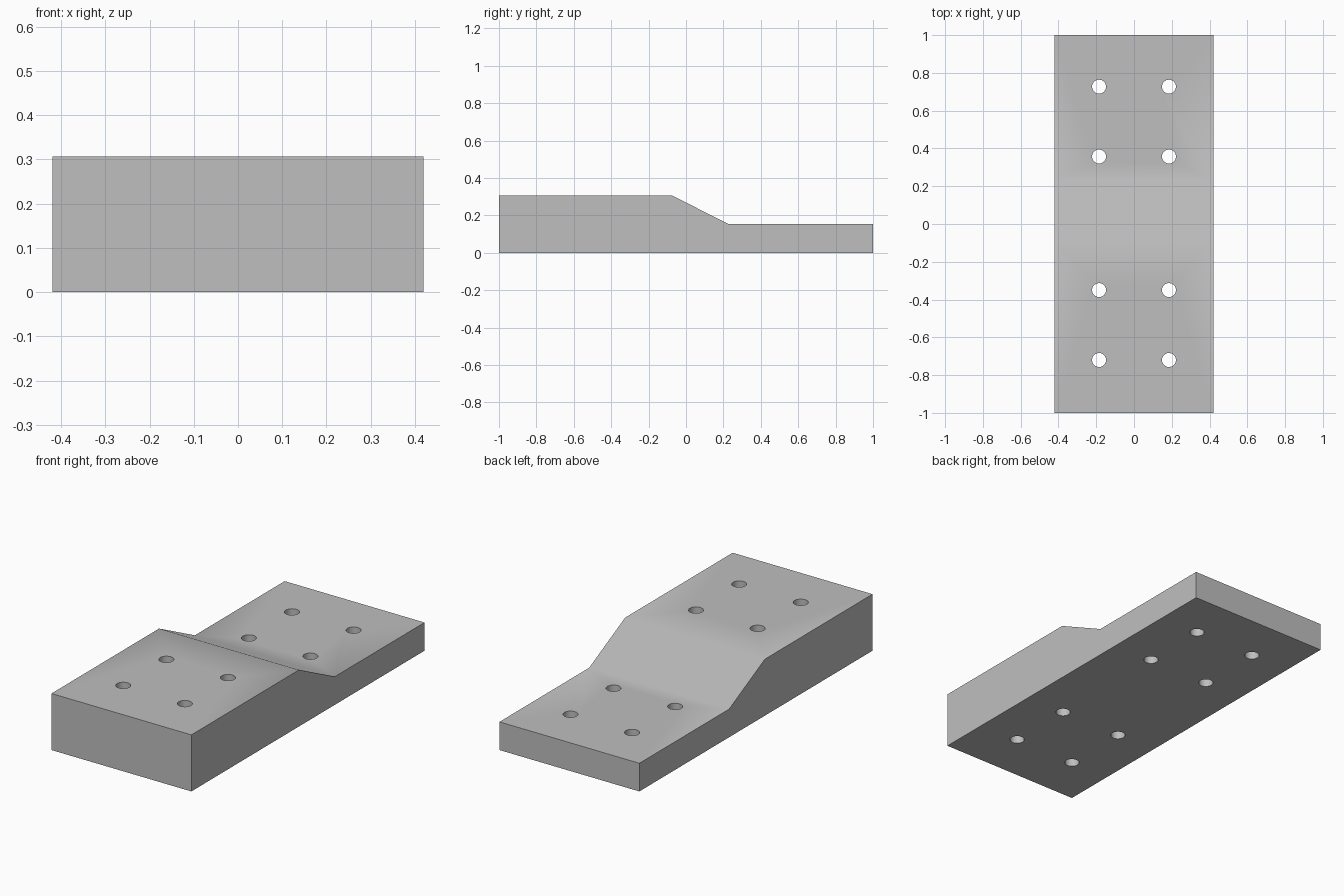
import bpy
import bmesh
from mathutils import Matrix

cube = bpy.data.objects.get("Cube")
if cube:
    bpy.data.objects.remove(cube, do_unlink=True)

HALF_WIDTH = 0.42
HIGH, LOW = 0.307, 0.153
HOLE_RADIUS = 0.037


def add_object(name, bm):
    bmesh.ops.recalc_face_normals(bm, faces=bm.faces)
    mesh = bpy.data.meshes.new(name)
    bm.to_mesh(mesh)
    bm.free()
    obj = bpy.data.objects.new(name, mesh)
    bpy.context.collection.objects.link(obj)
    return obj


# Plain grey metal
grey = bpy.data.materials.new("grey_metal")
grey.use_nodes = True
colour = (0.52, 0.52, 0.52, 1)
grey.diffuse_color = colour
grey.node_tree.nodes["Principled BSDF"].inputs["Base Color"].default_value = colour

# Stepped plate: side profile extruded across the width
profile = [(-1, 0), (1, 0), (1, LOW), (0.23, LOW), (-0.077, HIGH), (-1, HIGH)]
bm = bmesh.new()
side = bm.faces.new([bm.verts.new((-HALF_WIDTH, y, z)) for y, z in profile])
extruded = bmesh.ops.extrude_face_region(bm, geom=[side])["geom"]
bmesh.ops.translate(bm, vec=(2 * HALF_WIDTH, 0, 0),
                    verts=[v for v in extruded if isinstance(v, bmesh.types.BMVert)])
plate = add_object("stepped_plate", bm)
plate.data.materials.append(grey)

# Bolt holes: four through each level
bm = bmesh.new()
for x in (-0.185, 0.185):
    for y in (-0.72, -0.35, 0.357, 0.727):
        bmesh.ops.create_cone(bm, cap_ends=True, segments=32, radius1=HOLE_RADIUS,
                              radius2=HOLE_RADIUS, depth=1,
                              matrix=Matrix.Translation((x, y, 0.15)))
cutter = add_object("bolt_hole_cutter", bm)
cutter.data.materials.append(grey)
cutter.hide_render = True

drill = plate.modifiers.new("bolt_holes", "BOOLEAN")
drill.operation = "DIFFERENCE"
drill.solver = "EXACT"
drill.object = cutter

# Apply the holes, then smooth only their round walls
bpy.ops.object.select_all(action="DESELECT")
bpy.context.view_layer.objects.active = plate
plate.select_set(True)
bpy.ops.object.modifier_apply(modifier=drill.name)
bpy.data.objects.remove(cutter, do_unlink=True)
bpy.ops.object.shade_smooth_by_angle()
